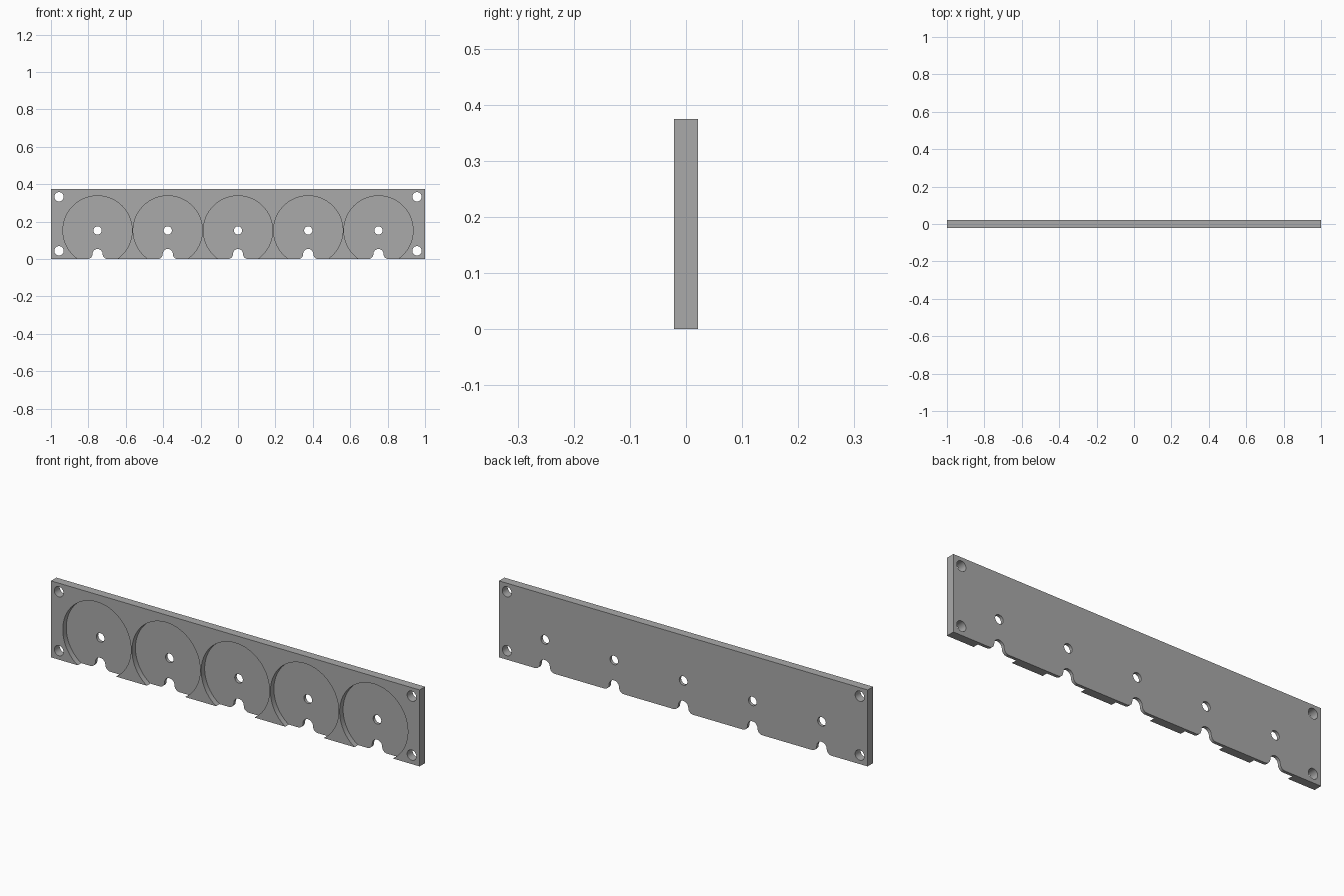
import bpy
import bmesh
from math import sin, cos, pi

cube = bpy.data.objects.get("Cube")
if cube:
    bpy.data.objects.remove(cube, do_unlink=True)

# Plate dimensions
WIDTH, HEIGHT, THICK = 2.0, 0.375, 0.042
PITCH, DISC_Z, DISC_R, DEPTH = 0.3755, 0.153, 0.185, 0.027
FRONT = -THICK / 2
centres = [i * PITCH for i in range(-2, 3)]


def arc(cx, cz, r, start, end, steps):
    return [(cx + r * cos(start + (end - start) * i / steps),
             cz + r * sin(start + (end - start) * i / steps))
            for i in range(steps + 1)]


def circle(cx, cz, r, steps=48):
    return arc(cx, cz, r, 0, 2 * pi, steps)[:-1]


def prisms(name, outlines, y0, y1):
    """Extrude x-z outlines from y0 to y1 as one object."""
    bm = bmesh.new()
    for outline in outlines:
        face = bm.faces.new([bm.verts.new((x, y0, z)) for x, z in outline])
        side = bmesh.ops.extrude_face_region(bm, geom=[face])["geom"]
        moved = [v for v in side if isinstance(v, bmesh.types.BMVert)]
        bmesh.ops.translate(bm, verts=moved, vec=(0, y1 - y0, 0))
    bmesh.ops.recalc_face_normals(bm, faces=bm.faces)
    mesh = bpy.data.meshes.new(name)
    bm.to_mesh(mesh)
    bm.free()
    obj = bpy.data.objects.new(name, mesh)
    bpy.context.collection.objects.link(obj)
    return obj


def cut(target, cutter):
    cutter.hide_render = True
    mod = target.modifiers.new("cut", "BOOLEAN")
    mod.operation = "DIFFERENCE"
    mod.solver = "EXACT"
    mod.object = cutter
    bpy.context.view_layer.objects.active = target
    bpy.ops.object.modifier_apply(modifier=mod.name)
    bpy.data.objects.remove(cutter, do_unlink=True)


def notch(cx, r=0.027):
    """Round-topped slot whose lower corners flare outwards."""
    left = arc(cx - 2 * r, 0, r, pi / 2, 0, 10)
    left = arc(cx - 2 * r, r, r, -pi / 2, 0, 10)
    top = arc(cx, r, r, pi, 0, 20)
    right = arc(cx + 2 * r, r, r, pi, 3 * pi / 2, 10)
    low = [(cx + 2 * r, -0.05), (cx - 2 * r, -0.05)]
    return left + top[1:-1] + right + low


# Backing plate
w = WIDTH / 2
plate = prisms("mounting_plate", [[(-w, 0), (w, 0), (w, HEIGHT), (-w, HEIGHT)]],
               FRONT, -FRONT)

# Round recesses in the front, open at the bottom edge
cut(plate, prisms("recess_cutter",
                  [circle(x, DISC_Z, DISC_R, 96) for x in centres],
                  FRONT - 0.05, FRONT + DEPTH))

# Through holes: corner fixings, recess centres and bottom notches
holes = [circle(sx * 0.957, z, 0.025) for sx in (-1, 1) for z in (0.044, 0.333)]
holes += [circle(x, DISC_Z, 0.022) for x in centres]
holes += [notch(x) for x in centres]
cut(plate, prisms("hole_cutter", holes, FRONT - 0.05, -FRONT + 0.05))

# Grey finish
grey = bpy.data.materials.new("grey")
grey.use_nodes = True
grey.diffuse_color = (0.4, 0.4, 0.4, 1)
grey.node_tree.nodes["Principled BSDF"].inputs["Base Color"].default_value = (0.4, 0.4, 0.4, 1)
plate.data.materials.clear()
plate.data.materials.append(grey)

# Smooth curved walls, sharp rims
bpy.ops.object.select_all(action="DESELECT")
plate.select_set(True)
bpy.context.view_layer.objects.active = plate
bpy.ops.object.shade_smooth_by_angle(angle=pi / 6)
